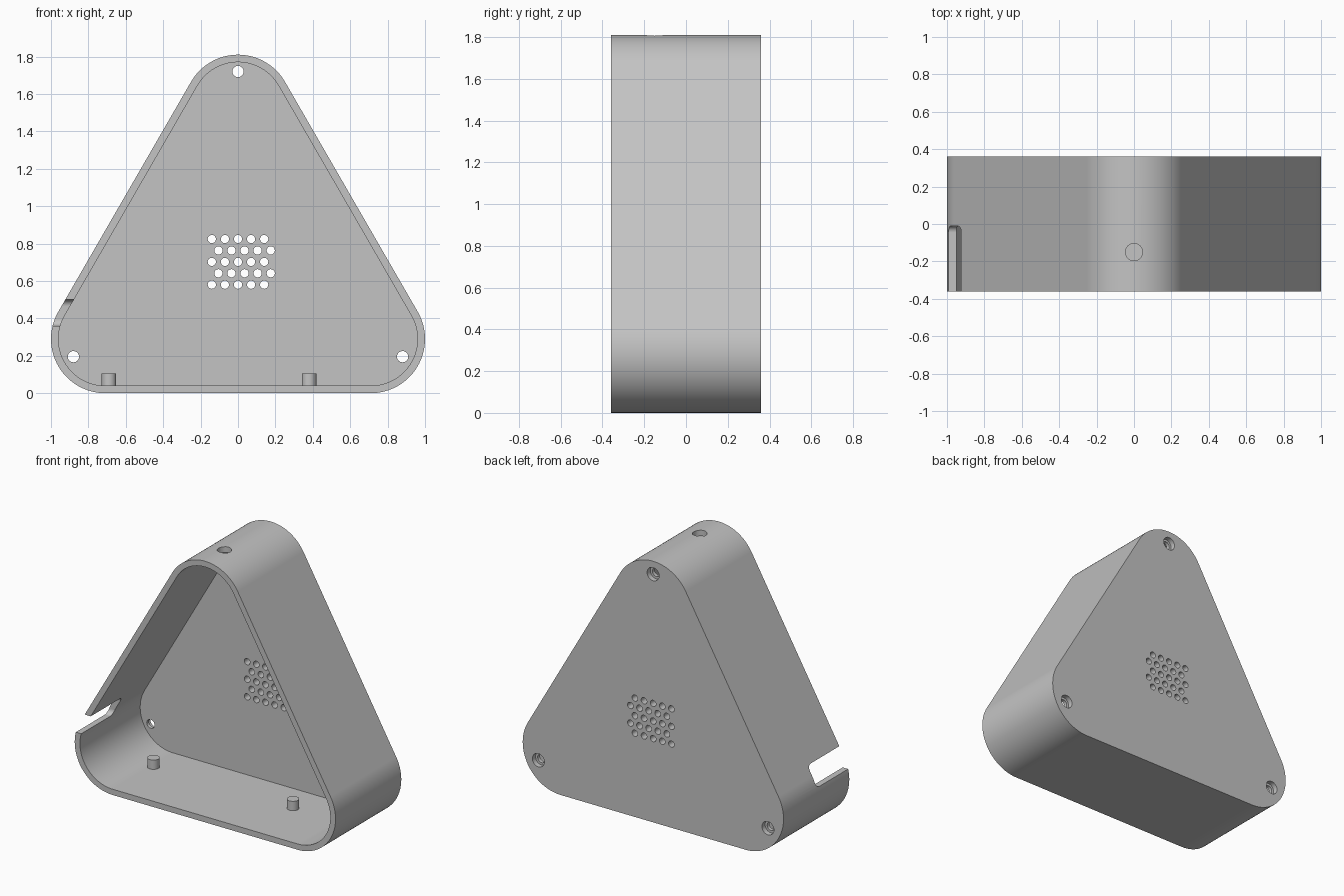
import bpy, bmesh, math
from mathutils import Matrix, Vector

cube = bpy.data.objects.get("Cube")
if cube:
    bpy.data.objects.remove(cube)

RADIUS, WALL, HALF = 0.29, 0.04, 0.36
PLATE = 0.06
SPAN = 0.71
CORNERS = [(SPAN, RADIUS), (0, RADIUS + SPAN * math.sqrt(3)), (-SPAN, RADIUS)]

grey = bpy.data.materials.new("grey_plastic")
grey.use_nodes = True
colour = (0.55, 0.55, 0.55, 1)
grey.diffuse_color = colour
grey.node_tree.nodes["Principled BSDF"].inputs["Base Color"].default_value = colour


def rounded(centres, radius, steps):
    """Outline of equal discs at the corners of a regular anticlockwise polygon."""
    n = len(centres)
    turn = 2 * math.pi / n
    points = []
    for i, (u, v) in enumerate(centres):
        x0, y0 = centres[i - 1]
        start = math.atan2(v - y0, u - x0) - math.pi / 2
        for k in range(steps + 1):
            a = start + turn * k / steps
            points.append((u + radius * math.cos(a), v + radius * math.sin(a)))
    return points


def new_object(name, bm):
    bmesh.ops.recalc_face_normals(bm, faces=bm.faces[:])
    mesh = bpy.data.meshes.new(name)
    bm.to_mesh(mesh)
    bm.free()
    mesh.materials.append(grey)
    obj = bpy.data.objects.new(name, mesh)
    bpy.context.collection.objects.link(obj)
    return obj


def prism(name, outline, place, start, end):
    """Extrude an outline; place(u, v, w) turns it into 3D."""
    bm = bmesh.new()
    face = bm.faces.new([bm.verts.new(place(u, v, start)) for u, v in outline])
    extruded = bmesh.ops.extrude_face_region(bm, geom=[face])
    shift = Vector(place(0, 0, end)) - Vector(place(0, 0, start))
    verts = [g for g in extruded["geom"] if isinstance(g, bmesh.types.BMVert)]
    bmesh.ops.translate(bm, verts=verts, vec=shift)
    return new_object(name, bm)


def cylinders(name, items, axis, sides=32):
    """Several cylinders in one mesh: items are (centre, radius, length)."""
    bm = bmesh.new()
    spin = Matrix.Rotation(math.pi / 2, 4, "X") if axis == "Y" else Matrix()
    for centre, radius, length in items:
        bmesh.ops.create_cone(bm, cap_ends=True, segments=sides, radius1=radius,
                              radius2=radius, depth=length,
                              matrix=Matrix.Translation(centre) @ spin)
    return new_object(name, bm)


def activate(obj):
    bpy.ops.object.select_all(action="DESELECT")
    obj.select_set(True)
    bpy.context.view_layer.objects.active = obj


def cut(target, cutter):
    cutter.hide_render = True
    mod = target.modifiers.new("cut", "BOOLEAN")
    mod.operation = "DIFFERENCE"
    mod.solver = "EXACT"
    mod.object = cutter
    activate(target)
    bpy.ops.object.modifier_apply(modifier=mod.name)
    bpy.data.objects.remove(cutter)


def smooth(obj):
    activate(obj)
    bpy.ops.object.shade_smooth_by_angle(angle=math.radians(30))
    mod = obj.modifiers.new("even_shading", "WEIGHTED_NORMAL")
    mod.keep_sharp = True


def along_y(u, v, w):
    return (u, w, v)


def along_x(u, v, w):
    return (w, u, v)


# Rounded triangular case, open at the front
case = prism("case_shell", rounded(CORNERS, RADIUS, 32), along_y, -HALF, HALF)
cut(case, prism("cavity_cutter", rounded(CORNERS, RADIUS - WALL, 32),
                along_y, -HALF - 0.1, HALF - PLATE))

# Cable slot in the right wall, with rounded inner corners
low, high, back, fillet = 0.36, 0.50, -0.01, 0.035
front = -HALF - 0.1
slot = rounded([(front, low + fillet), (back - fillet, low + fillet),
                (back - fillet, high - fillet), (front, high - fillet)], fillet, 8)
cut(case, prism("slot_cutter", slot, along_x, -1.1, -0.8))

# Screw holes with wider recesses on the back
screws = [(0, 1.72), (-0.88, 0.195), (0.88, 0.195)]
cut(case, cylinders("screw_cutter", [((x, HALF, z), 0.03, 0.2) for x, z in screws], "Y"))
cut(case, cylinders("recess_cutter", [((x, HALF, z), 0.046, 0.07) for x, z in screws], "Y"))

# Staggered vent holes in the back plate
vents = []
for row in range(5):
    for col in range(5):
        x = -0.14 + 0.07 * col + 0.035 * (row % 2)
        vents.append(((x, HALF, 0.58 + 0.061 * row), 0.022, 0.2))
cut(case, cylinders("vent_cutter", vents, "Y", 20))

# Round hole through the top
cut(case, cylinders("top_hole_cutter", [((0, -0.15, 1.81), 0.046, 0.2)], "Z"))
smooth(case)

# Mounting pegs on the floor
for name, x in (("right_peg", -0.69), ("left_peg", 0.38)):
    smooth(cylinders(name, [((x, 0.06, 0.07), 0.039, 0.07)], "Z"))
